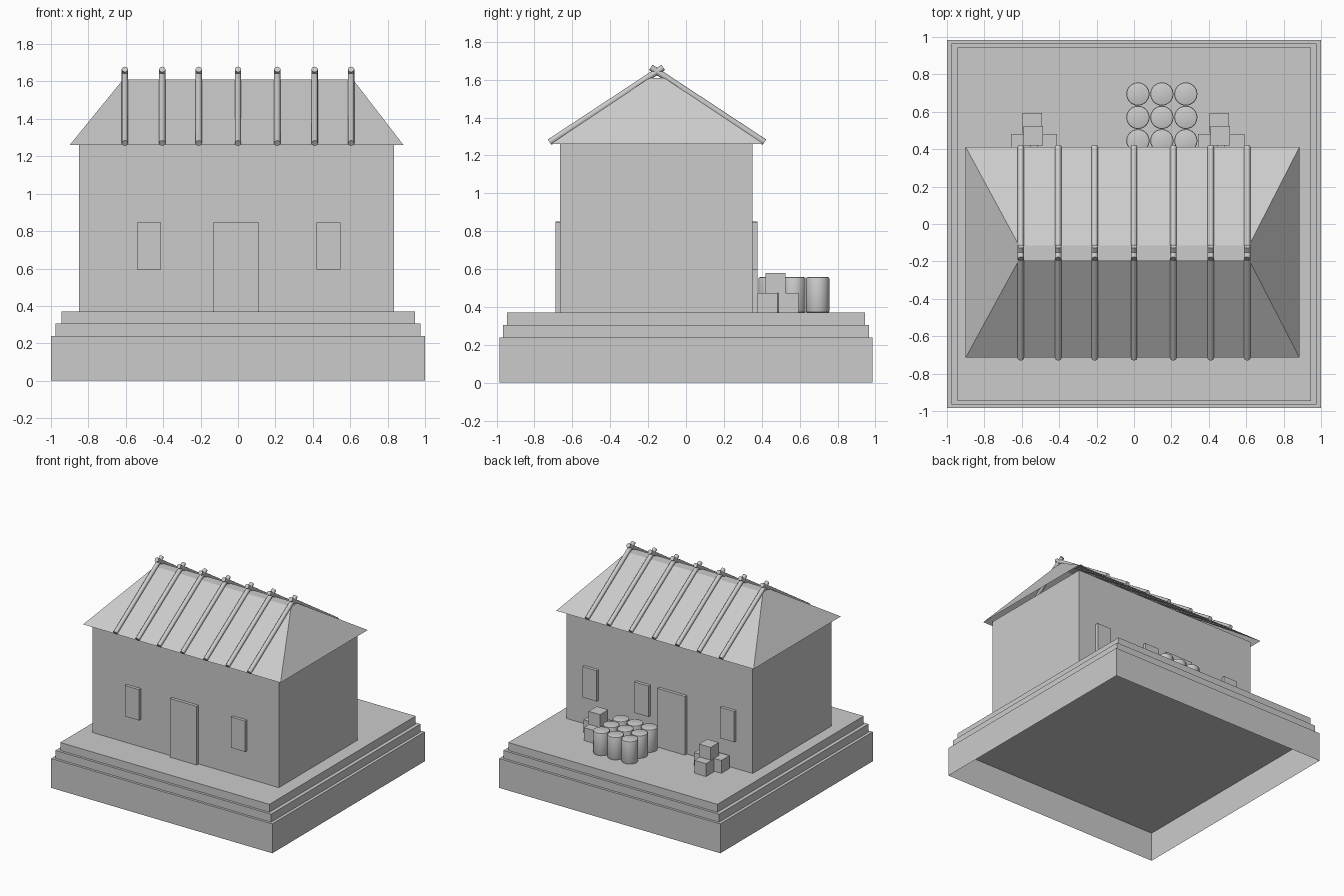
import bpy, bmesh, math
from mathutils import Vector

if "Cube" in bpy.data.objects:
    bpy.data.objects.remove(bpy.data.objects["Cube"])


def finish(name, bm):
    bmesh.ops.recalc_face_normals(bm, faces=bm.faces[:])
    me = bpy.data.meshes.new(name)
    bm.to_mesh(me)
    bm.free()
    ob = bpy.data.objects.new(name, me)
    bpy.context.collection.objects.link(ob)
    return ob


def box(name, x, y, z, open_bottom=False, top=None):
    """Box from (min, max) ranges; top gives other x and y ranges for the upper face."""
    bm = bmesh.new()
    tx, ty = top or (x, y)
    lo = [bm.verts.new((x[i], y[j], z[0])) for i, j in ((0, 0), (1, 0), (1, 1), (0, 1))]
    hi = [bm.verts.new((tx[i], ty[j], z[1])) for i, j in ((0, 0), (1, 0), (1, 1), (0, 1))]
    for i in range(4):
        k = (i + 1) % 4
        bm.faces.new((lo[i], lo[k], hi[k], hi[i]))
    bm.faces.new(hi)
    ob_faces = None if open_bottom else bm.faces.new(lo[::-1])
    return finish(name, bm)


def smooth(ob, angle=40):
    bpy.ops.object.select_all(action='DESELECT')
    ob.select_set(True)
    bpy.context.view_layer.objects.active = ob
    bpy.ops.object.shade_smooth_by_angle(angle=math.radians(angle))


def rod(name, a, b, r, sides=12, bevel=0):
    """Cylinder between two points, with optionally rounded rims."""
    a, b = Vector(a), Vector(b)
    bm = bmesh.new()
    bmesh.ops.create_cone(bm, cap_ends=True, segments=sides, radius1=r, radius2=r,
                          depth=(b - a).length)
    if bevel:
        rims = [e for e in bm.edges if abs(e.verts[0].co.z - e.verts[1].co.z) < 1e-5]
        bmesh.ops.bevel(bm, geom=rims, offset=bevel, segments=2, profile=0.5, affect='EDGES')
    ob = finish(name, bm)
    ob.location = (a + b) / 2
    ob.rotation_euler = (b - a).to_track_quat('Z', 'Y').to_euler()
    smooth(ob)
    return ob


# Stepped plinth, hollow underneath
box("plinth", (-1, 1), (-.985, .985), (0, .24), open_bottom=True)
box("plinth_middle_step", (-.975, .975), (-.965, .965), (.24, .305), open_bottom=True)
box("plinth_top_step", (-.945, .945), (-.945, .945), (.305, .37), open_bottom=True)

# House body
FRONT, BACK, FLOOR = -.665, .352, .37
box("walls", (-.85, .835), (FRONT, BACK), (FLOOR, 1.26))

# Doors and shutters on both long walls
for side, y, door, windows in (
        ("front", (FRONT - .025, FRONT), (-.13, .11), (-.54, .42)),
        ("back", (BACK, BACK + .025), (-.255, -.005), (-.70, .075, .545))):
    box(side + "_door", door, y, (FLOOR, .85))
    for i, x in enumerate(windows):
        box(f"{side}_window_{i}", (x, x + .128), y, (.595, .847))

# Hipped roof with a narrow flat ridge, open underneath
box("roof", (-.9, .885), (-.715, .412), (1.26, 1.61), open_bottom=True,
    top=((-.615, .615), (-.192, -.115)))

# Poles lying on both slopes and crossing above the ridge
RIDGE = -.153
for i, x in enumerate((-.605, -.405, -.21, 0, .21, .41, .605)):
    for side, s in (("front", -1), ("back", 1)):
        rod(f"{side}_roof_pole_{i}", (x, RIDGE + s * .567, 1.27),
            (x, RIDGE - s * .033, 1.665), .017)

# Barrels in a three by three block behind the house
for i in range(3):
    for j in range(3):
        x, y = .021 + .128 * i, .445 + .125 * j
        rod(f"barrel_{i}_{j}", (x, y, FLOOR), (x, y, .557), .062, 24, .008)

# Two stacks of crates
C = .0525
for n, gx in (("left", -.54), ("right", .46)):
    for i, (dx, y, z) in enumerate(((-.065, .43, FLOOR), (.077, .43, FLOOR),
                                    (-.005, .542, FLOOR), (.002, .472, FLOOR + 2 * C))):
        x = gx + dx
        box(f"{n}_crate_{i}", (x - C, x + C), (y - C, y + C), (z, z + 2 * C))
